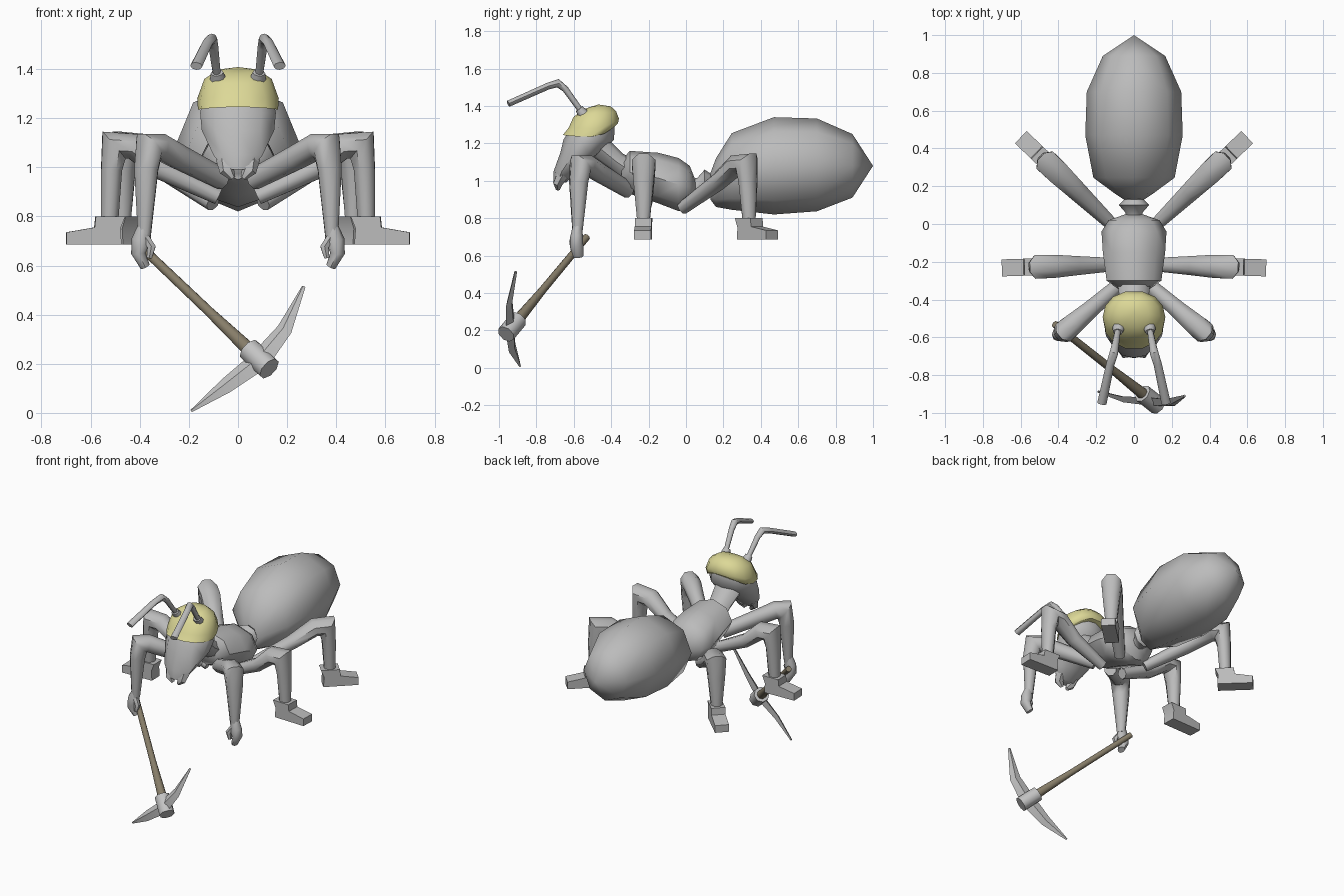
import bpy, bmesh, math
from mathutils import Vector as V

if "Cube" in bpy.data.objects:
    bpy.data.objects.remove(bpy.data.objects["Cube"])

def material(name, col):
    m = bpy.data.materials.new(name)
    m.diffuse_color = (*col, 1)
    m.use_nodes = True
    m.node_tree.nodes["Principled BSDF"].inputs["Base Color"].default_value = m.diffuse_color
    return m

GREY = material("body_grey", (0.50, 0.50, 0.50))
YELLOW = material("helmet_yellow", (0.72, 0.69, 0.31))
WOOD = material("handle_brown", (0.24, 0.205, 0.14))
STEEL = material("steel_grey", (0.55, 0.55, 0.55))

def finish(name, bm, mat, angle=50):
    bmesh.ops.recalc_face_normals(bm, faces=bm.faces)
    me = bpy.data.meshes.new(name)
    bm.to_mesh(me)
    bm.free()
    me.materials.append(mat)
    me.shade_smooth()
    me.set_sharp_from_angle(angle=math.radians(angle))
    ob = bpy.data.objects.new(name, me)
    bpy.context.collection.objects.link(ob)
    return ob

def loft(name, rings, mat, angle=50, tip=None):
    """Skin a list of point rings; close with caps or a single end tip."""
    bm = bmesh.new()
    rows = [[bm.verts.new(p) for p in r] for r in rings]
    n = len(rows[0])
    for a, b in zip(rows, rows[1:]):
        for i in range(n):
            j = (i + 1) % n
            bm.faces.new((a[i], a[j], b[j], b[i]))
    bm.faces.new(rows[0])
    if tip:
        t = bm.verts.new(tip)
        for i in range(n):
            bm.faces.new((rows[-1][i], rows[-1][(i + 1) % n], t))
    else:
        bm.faces.new(rows[-1])
    return finish(name, bm, mat, angle)

def ring(c, u, v, n=8, start=0.0):
    return [V(c) + V(u) * math.cos(a) + V(v) * math.sin(a)
            for a in (start + math.tau * i / n for i in range(n))]

def tube(name, pts, radii, side, mat, n=8, start=0.0, angle=50):
    """Loft along a path with mitred bends; radii are (across, in plane)."""
    pts = [V(p) for p in pts]
    rings = []
    for i, p in enumerate(pts):
        d1 = (p - pts[i - 1]).normalized() if i else (pts[1] - p).normalized()
        d2 = (pts[i + 1] - p).normalized() if i < len(pts) - 1 else d1
        t = (d1 + d2).normalized()
        s = V(side)
        s = (s - t * s.dot(t)).normalized()
        v = t.cross(s) / max(t.dot(d1), 0.6)
        w, h = radii[i]
        rings.append(ring(p, s * w, v * h, n, start))
    return loft(name, rings, mat, angle)

def body(name, secs, tip=None):
    """Loft along y from (y, z centre, half width, half height)."""
    return loft(name, [ring((0, y, z), (rx, 0, 0), (0, 0, rz)) for y, z, rx, rz in secs],
                GREY, tip=tip)

# Abdomen, waist and thorax
body("abdomen", [(.13, .97, .055, .07), (.16, .99, .10, .13), (.245, 1.05, .215, .205),
                 (.47, 1.08, .258, .26), (.70, 1.085, .25, .248), (.89, 1.08, .165, .17)],
     tip=(0, 1.0, 1.08))
body("waist", [(.02, .96, .05, .05), (.06, .965, .045, .05), (.10, .985, .08, .075),
               (.13, .99, .05, .05), (.17, 1.0, .06, .06)])
body("thorax", [(-.345, 1.03, .08, .08), (-.30, 1.045, .145, .115), (-.15, 1.015, .165, .135),
                (-.04, .98, .172, .142), (.02, .965, .135, .115), (.05, .96, .05, .045)])

# Neck and head
tube("neck", [(0, -.28, 1.04), (0, -.37, 1.10), (0, -.48, 1.19)],
     [(.09, .07), (.08, .055), (.10, .07)], (1, 0, 0), GREY)
loft("head", [ring((0, y, z), (rx, 0, 0), (0, ry, 0), 10, math.pi / 10) for z, y, rx, ry in
              [(1.375, -.48, .07, .06), (1.31, -.49, .145, .11), (1.22, -.52, .162, .135),
               (1.15, -.56, .155, .112), (1.05, -.645, .105, .063), (.99, -.675, .06, .035)]],
     GREY)

# Helmet: rows of (half width, y front, y back, z side, z front, z back)
rows = []
for rx, yf, yb, zs, zf, zb in [(.155, -.60, -.37, 1.24, 1.25, 1.305),
                               (.163, -.662, -.36, 1.235, 1.245, 1.31),
                               (.166, -.63, -.355, 1.28, 1.285, 1.335),
                               (.137, -.605, -.37, 1.36, 1.34, 1.37),
                               (.078, -.55, -.40, 1.398, 1.38, 1.398)]:
    row = []
    for i in range(14):
        a = math.tau * i / 14
        s = math.sin(a)
        y = (yf + yb) / 2 + (yb - yf) / 2 * s
        z = zs + ((zb if s > 0 else zf) - zs) * s * s
        row.append((rx * math.copysign(abs(math.cos(a)) ** .85, math.cos(a)), y, z))
    rows.append(row)
loft("helmet", rows, YELLOW, tip=(0, -.47, 1.408))

def profile_plate(name, outline, place, half):
    """Extrude a side outline symmetrically; place(r, z, w) gives world points."""
    return loft(name, [[place(r, z, w) for r, z in outline] for w in (-half, half)], GREY, 35)

def leg(name, s, hip, direction, knee, path):
    """Bent limb in a vertical plane; returns the local-to-world mapping."""
    d = V((s * direction[0], direction[1], 0)).normalized()
    side = V((-d.y, d.x, 0))
    h = V((s * hip[0], hip[1], 0))
    place = lambda r, z, w=0: h + d * r + side * w + V((0, 0, z))
    tube(name, [place(r, z) for r, z, _, _ in path],
         [(w, t) for _, _, w, t in path], side, GREY, start=math.pi / 8)
    return place

for s, tag in ((1, "left"), (-1, "right")):
    # Walking legs with boots
    for kind, hip, d, k, z0 in (("middle", (.12, -.215), (1, -.03), .385, .90),
                                ("hind", (.13, .01), (.72, .69), .455, .875)):
        place = leg(f"{kind}_leg_{tag}", s, hip, d, k,
                    [(-.04, z0 - .02, .035, .035), (k * .5, .99, .055, .045),
                     (k - .08, 1.085, .066, .055), (k, 1.09, .068, .056),
                     (k + .01, .99, .058, .046), (k + .018, .78, .036, .038)])
        boot = [(-.045, .80), (.075, .80), (.08, .755), (.195, .735), (.195, .685),
                (-.03, .685), (-.025, .75)]
        profile_plate(f"{kind}_boot_{tag}", [(k + r, z) for r, z in boot], place, .045)

    # Arms with curled hands
    leg(f"arm_{tag}", s, (.10, -.34), (.76, -.65), .34,
        [(-.05, .95, .04, .045), (.18, 1.04, .05, .052), (.29, 1.085, .06, .055),
         (.345, 1.085, .064, .055), (.36, .99, .055, .05), (.37, .72, .028, .028)])
    tube(f"hand_{tag}", [(s * .385, -.58, .755), (s * .393, -.585, .70),
                         (s * .405, -.585, .65), (s * .378, -.575, .595)],
         [(.026, .026), (.034, .042), (.036, .028), (.028, .02)], (0, 1, 0), GREY)
    tube(f"thumb_{tag}", [(s * .38, -.59, .72), (s * .352, -.605, .675), (s * .362, -.605, .63)],
         [(.018, .018), (.02, .018), (.012, .012)], (0, 1, 0), GREY, n=6)

    # Antennae and their sockets
    tube(f"antenna_{tag}", [(s * .08, -.53, 1.33), (s * .10, -.645, 1.49), (s * .107, -.685, 1.522),
                            (s * .125, -.74, 1.505), (s * .17, -.95, 1.412)],
         [(.014, .014), (.02, .017), (.023, .02), (.022, .018), (.025, .017)],
         (1, 0, 0), GREY)
    tube(f"antenna_socket_{tag}", [(s * .078, -.53, 1.335), (s * .085, -.572, 1.385)],
         [(.04, .036), (.026, .022)], (1, 0, 0), GREY)

    # Mandible
    tube(f"mandible_{tag}", [(s * .045, -.66, 1.03), (s * .045, -.685, .985), (s * .02, -.685, .955)],
         [(.045, .035), (.03, .025), (.012, .012)], (1, 0, 0), GREY, n=6)

# Pickaxe handle, collar and curved blade
top, hub = V((-.42, -.53, .70)), V((.08, -.925, .225))
axis = (hub - top).normalized()
tube("pickaxe_handle", [top, top.lerp(hub, .6), hub],
     [(.019, .019), (.021, .021), (.032, .032)], (0, 0, 1), WOOD)
tube("pickaxe_collar", [hub - axis * .055, hub + axis * .075],
     [(.05, .05), (.05, .05)], (0, 0, 1), STEEL)
blade = [(.268, -.91, .515), (.19, -.945, .34), (.09, -.94, .215), (-.05, -.93, .11), (-.19, -.887, .008)]
tube("pickaxe_blade", blade, [(.008, .008), (.035, .016), (.048, .024), (.035, .016), (.006, .006)],
     axis, STEEL, n=4, start=math.pi / 4 * 0, angle=30)
